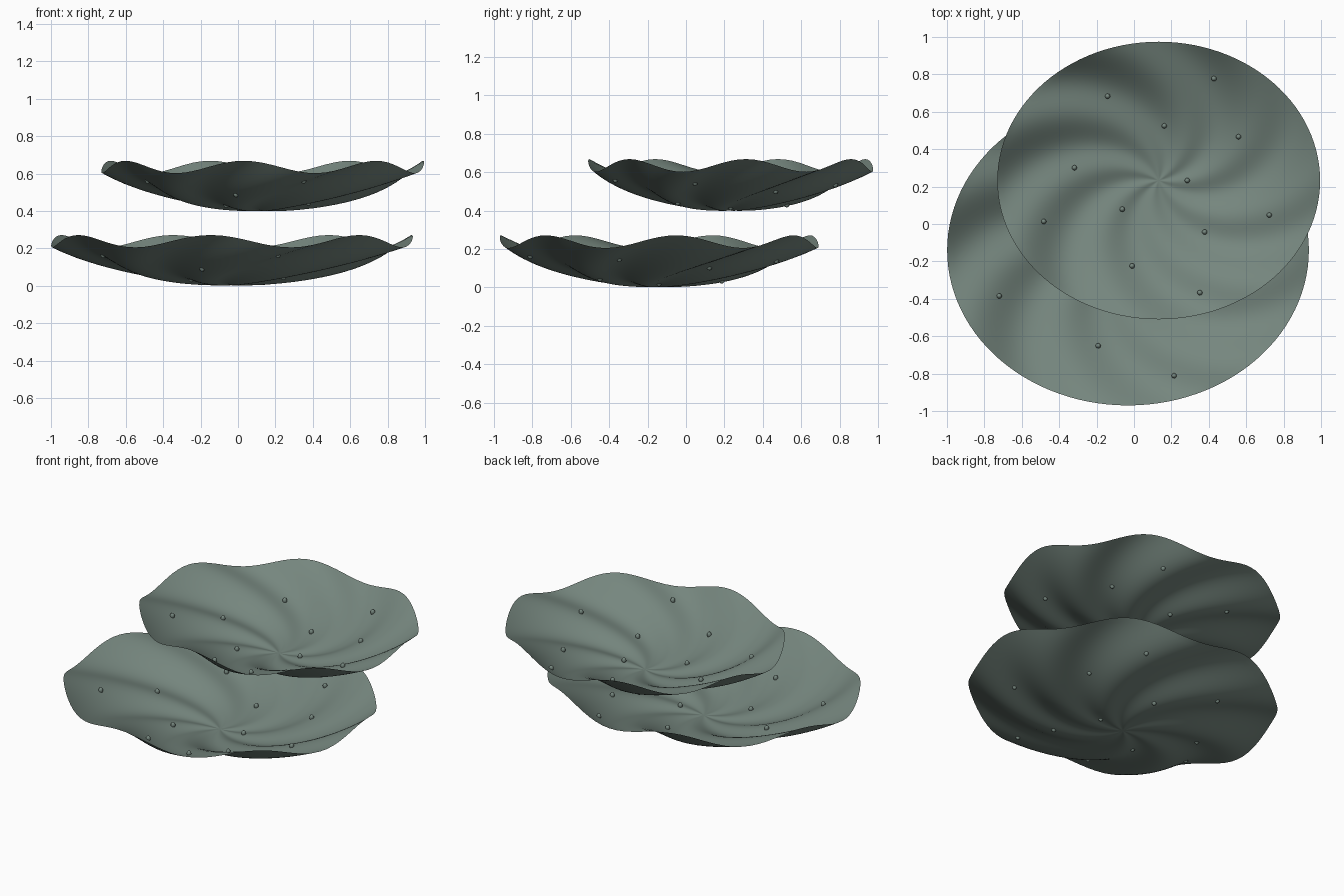
import bpy, bmesh
from math import sin, cos, sqrt, radians, pi
from mathutils import Matrix, Vector

if "Cube" in bpy.data.objects:
    bpy.data.objects.remove(bpy.data.objects["Cube"])

mat = bpy.data.materials.new("grey_green")
mat.diffuse_color = (0.18, 0.24, 0.21, 1)
mat.use_nodes = True
mat.node_tree.nodes["Principled BSDF"].inputs["Base Color"].default_value = mat.diffuse_color

RINGS, SEGS = 28, 112


def plate_height(r, a):
    # shallow bowl with seven spiral ripples growing toward the rim
    return 0.235 * r * r - 0.033 * r * sin(7 * a - 8.6 * r)


def finish(bm, name):
    bmesh.ops.recalc_face_normals(bm, faces=bm.faces)
    for f in bm.faces:
        f.smooth = True
    mesh = bpy.data.meshes.new(name)
    bm.to_mesh(mesh)
    bm.free()
    mesh.materials.append(mat)
    bpy.context.collection.objects.link(bpy.data.objects.new(name, mesh))


def add_tier(name, cx, cy, z0, rx, ry):
    def point(r, a):
        return Vector((cx + rx * r * cos(a), cy + ry * r * sin(a), z0 + plate_height(r, a)))

    # rippled plate
    bm = bmesh.new()
    centre = bm.verts.new(point(0, 0))
    prev = None
    for i in range(1, RINGS + 1):
        ring = [bm.verts.new(point(i / RINGS, 2 * pi * j / SEGS)) for j in range(SEGS)]
        for j in range(SEGS):
            k = (j + 1) % SEGS
            if prev:
                bm.faces.new((prev[j], ring[j], ring[k], prev[k]))
            else:
                bm.faces.new((centre, ring[j], ring[k]))
        prev = ring
    finish(bm, name + "_plate")

    # small buds in a golden-angle spread
    bm = bmesh.new()
    for i in range(12):
        p = point(sqrt((i + 0.5) / 16), -radians(137.5) * i)
        m = Matrix.Translation(p + Vector((0, 0, 0.006))) @ Matrix.Diagonal((1, 1, 1.3, 1))
        bmesh.ops.create_uvsphere(bm, u_segments=12, v_segments=8, radius=0.014, matrix=m)
    finish(bm, name + "_buds")


add_tier("lower", -0.032, -0.14, 0.003, 0.967, 0.83)
add_tier("upper", 0.132, 0.2325, 0.4, 0.863, 0.742)
